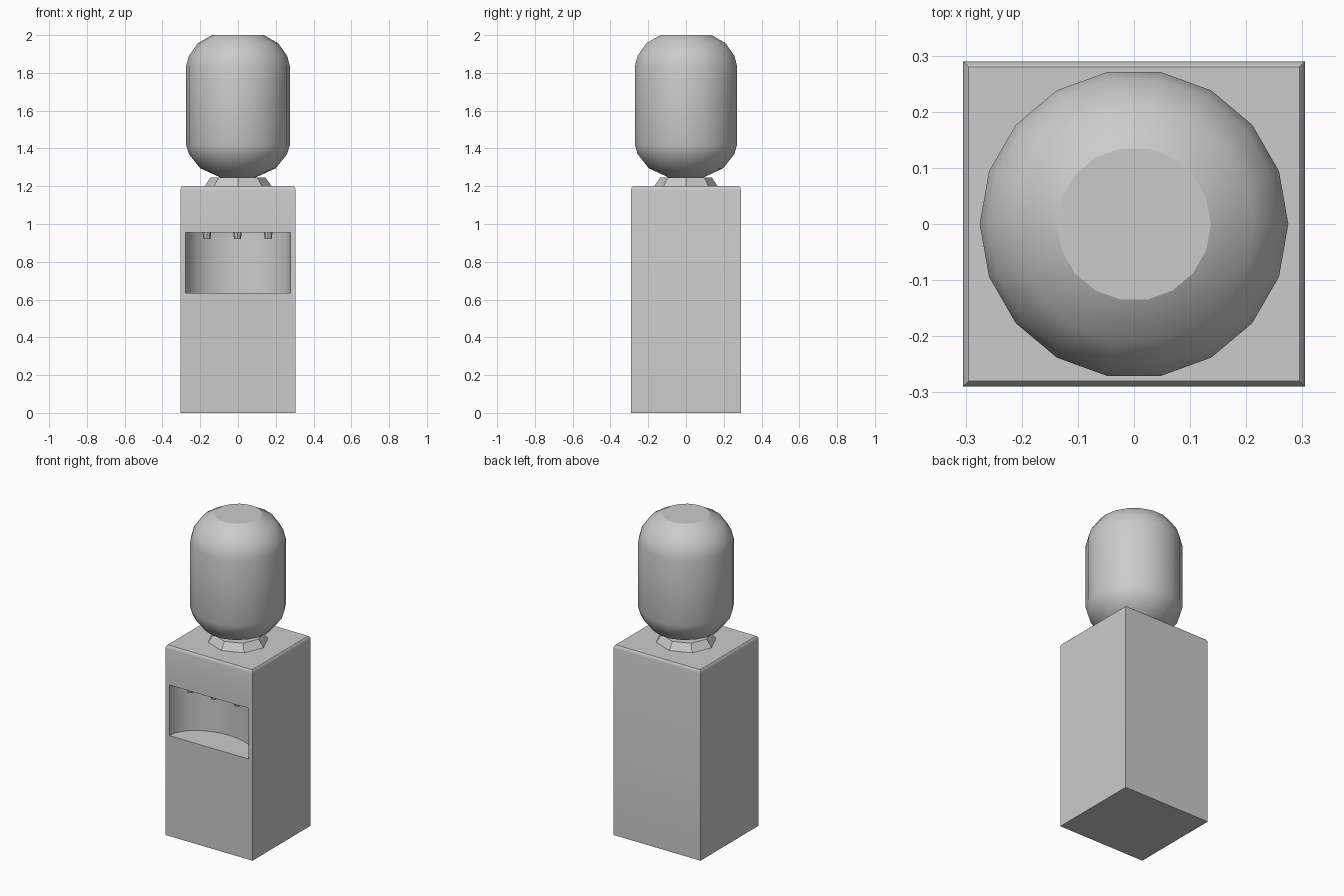
import bpy, bmesh, math

if "Cube" in bpy.data.objects:
    bpy.data.objects.remove(bpy.data.objects["Cube"])

def make(name, bm, smooth=None):
    bmesh.ops.recalc_face_normals(bm, faces=bm.faces)
    me = bpy.data.meshes.new(name)
    bm.to_mesh(me)
    bm.free()
    ob = bpy.data.objects.new(name, me)
    bpy.context.collection.objects.link(ob)
    bpy.ops.object.select_all(action='DESELECT')
    ob.select_set(True)
    bpy.context.view_layer.objects.active = ob
    if smooth:
        bpy.ops.object.shade_smooth_by_angle(angle=math.radians(smooth))
    return ob

def loft(name, rings, smooth=None):
    """Skin a stack of equal-sized point rings and cap both ends."""
    bm = bmesh.new()
    rows = [[bm.verts.new(p) for p in ring] for ring in rings]
    n = len(rows[0])
    for a, b in zip(rows, rows[1:]):
        for i in range(n):
            j = (i + 1) % n
            bm.faces.new((a[i], a[j], b[j], b[i]))
    bm.faces.new(rows[0][::-1])
    bm.faces.new(rows[-1])
    return make(name, bm, smooth)

def circle(r, z, n, cx=0, cy=0, ry=None):
    ry = r if ry is None else ry
    return [(cx + r * math.cos(2 * math.pi * i / n),
             cy + ry * math.sin(2 * math.pi * i / n), z) for i in range(n)]

def rect(inset, z):
    x, y = 0.305 - inset, 0.29 - inset
    return [(-x, -y, z), (x, -y, z), (x, y, z), (-x, y, z)]

# cabinet with softened top edge
body = loft("cabinet", [rect(0, 0), rect(0, 1.18), rect(0.003, 1.193), rect(0.01, 1.2)])

# curved dispensing niche, cut out of the front
def niche_ring(z):
    n = 14
    arc = [(0.2775 * math.cos(math.pi * i / n), -0.29 + 0.2 * math.sin(math.pi * i / n), z)
           for i in range(n + 1)]
    return arc + [(-0.2775, -0.35, z), (0.2775, -0.35, z)]

cutter = loft("niche_cutter", [niche_ring(0.635), niche_ring(0.955)])
cutter.hide_render = True
mod = body.modifiers.new("niche", 'BOOLEAN')
mod.operation = 'DIFFERENCE'
mod.solver = 'EXACT'
mod.object = cutter
bpy.ops.object.select_all(action='DESELECT')
body.select_set(True)
bpy.context.view_layer.objects.active = body
bpy.ops.object.modifier_apply(modifier="niche")
bpy.data.objects.remove(cutter)
bpy.ops.object.shade_smooth_by_angle(angle=math.radians(35))

# three taps hanging from the niche ceiling
for i, x in enumerate((-0.165, -0.003, 0.16)):
    loft(f"tap_{i + 1}", [circle(0.018, 0.92, 8, x, -0.235), circle(0.023, 0.957, 8, x, -0.235)])

# octagonal collar under the bottle
loft("collar", [circle(0.178, 1.2, 8, ry=0.168), circle(0.145, 1.246, 8, ry=0.137)])

# water bottle
profile = [(0.09, 1.245), (0.2, 1.295), (0.26, 1.37), (0.275, 1.42),
           (0.275, 1.835), (0.26, 1.89), (0.213, 1.957), (0.137, 2.0)]
loft("bottle", [circle(r, z, 18) for r, z in profile], 27)
